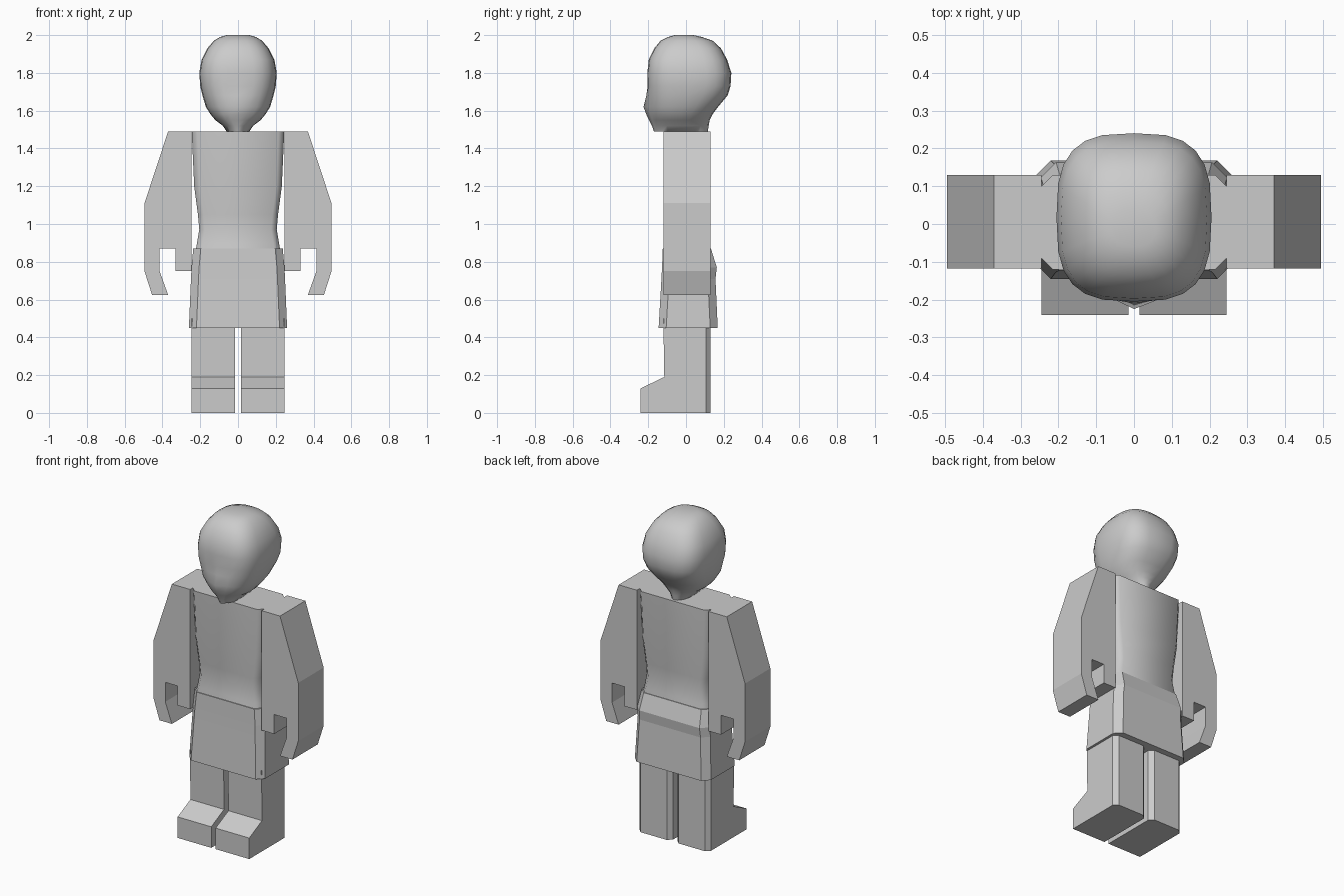
import bpy, bmesh
from math import sin, cos, pi, radians, copysign

if "Cube" in bpy.data.objects:
    bpy.data.objects.remove(bpy.data.objects["Cube"])


def finish(name, bm, smooth=None):
    bmesh.ops.recalc_face_normals(bm, faces=bm.faces)
    me = bpy.data.meshes.new(name)
    bm.to_mesh(me)
    bm.free()
    ob = bpy.data.objects.new(name, me)
    bpy.context.collection.objects.link(ob)
    if smooth:
        bpy.ops.object.select_all(action='DESELECT')
        ob.select_set(True)
        bpy.context.view_layer.objects.active = ob
        bpy.ops.object.shade_smooth_by_angle(angle=radians(smooth))
    return ob


def loft(name, rings, smooth=None):
    """Skin a stack of equal-length point rings and cap both ends."""
    bm = bmesh.new()
    loops = [[bm.verts.new(p) for p in r] for r in rings]
    n = len(loops[0])
    for a, b in zip(loops, loops[1:]):
        for i in range(n):
            j = (i + 1) % n
            bm.faces.new((a[i], a[j], b[j], b[i]))
    bm.faces.new(loops[0][::-1])
    bm.faces.new(loops[-1])
    return finish(name, bm, smooth)


def octagon(z, hx, y0, y1, c):
    return [(hx - c, y0, z), (hx, y0 + c, z), (hx, y1 - c, z), (hx - c, y1, z),
            (c - hx, y1, z), (-hx, y1 - c, z), (-hx, y0 + c, z), (c - hx, y0, z)]


def round_ring(z, hx, y0, y1, power, chin=0, n=24):
    pts = []
    for i in range(n):
        a = 2 * pi * i / n
        c, s = cos(a), sin(a)
        x = copysign(abs(c) ** (2 / power), c) * hx
        y = (y0 + y1) / 2 + copysign(abs(s) ** (2 / power), s) * (y1 - y0) / 2
        if i == 3 * n // 4:
            y -= chin
        pts.append((x, y, z))
    return pts


# Head with a small pointed chin, tapering into the neck
head = [(1.49, .06, -.165, .115, 2, .005), (1.52, .08, -.175, .12, 2, .005),
        (1.55, .12, -.185, .125, 2.2, .01), (1.58, .145, -.195, .14, 2.3, .015),
        (1.62, .17, -.2, .17, 2.6, .025), (1.68, .188, -.202, .22, 2.8, .008),
        (1.73, .2, -.203, .236, 3, 0), (1.8, .205, -.205, .24, 3, 0),
        (1.87, .193, -.197, .218, 3, 0), (1.93, .162, -.168, .185, 2.8, 0),
        (1.97, .128, -.135, .142, 2.6, 0), (1.99, .095, -.095, .085, 2.4, 0),
        (2.0, .06, -.06, .04, 2.2, 0)]
loft("head", [round_ring(*r) for r in head], 60)

# Torso with a narrowed waist
torso = [(.85, .225, -.12, .13), (.9, .217, -.115, .125), (.97, .205, -.11, .12),
         (1.05, .212, -.112, .122), (1.2, .232, -.117, .127), (1.49, .245, -.12, .13)]
loft("torso", [octagon(*r, .03) for r in torso], 50)

# Skirt flaring to its hem, with a ridge across the back
skirt = [(.45, .26, -.145, .168), (.71, .249, -.13, .156),
         (.77, .246, -.127, .163), (.87, .237, -.123, .132)]
loft("skirt", [octagon(*r, .04) for r in skirt])

# Arm outline with a claw-like hand, extruded front to back
ARM = [(.245, 1.49), (.37, 1.49), (.495, 1.11), (.495, .75), (.455, .625), (.37, .625),
       (.415, .75), (.415, .87), (.33, .87), (.33, .75), (.245, .75)]

# Leg levels: height and front position, the lower ones forming the foot
LEG = [(0, -.24), (.13, -.24), (.19, -.115), (.5, -.12)]

for side, s in (("right", 1), ("left", -1)):
    bm = bmesh.new()
    face = bm.faces.new([bm.verts.new((s * x, -.118, z)) for x, z in ARM])
    ext = bmesh.ops.extrude_face_region(bm, geom=[face])
    verts = [v for v in ext["geom"] if isinstance(v, bmesh.types.BMVert)]
    bmesh.ops.translate(bm, verts=verts, vec=(0, .248, 0))
    finish(side + "_arm", bm)

    loft(side + "_leg", [[(s * .015, y, z), (s * .245, y, z), (s * .245, .105, z),
                          (s * .22, .13, z), (s * .04, .13, z), (s * .015, .105, z)]
                         for z, y in LEG])
